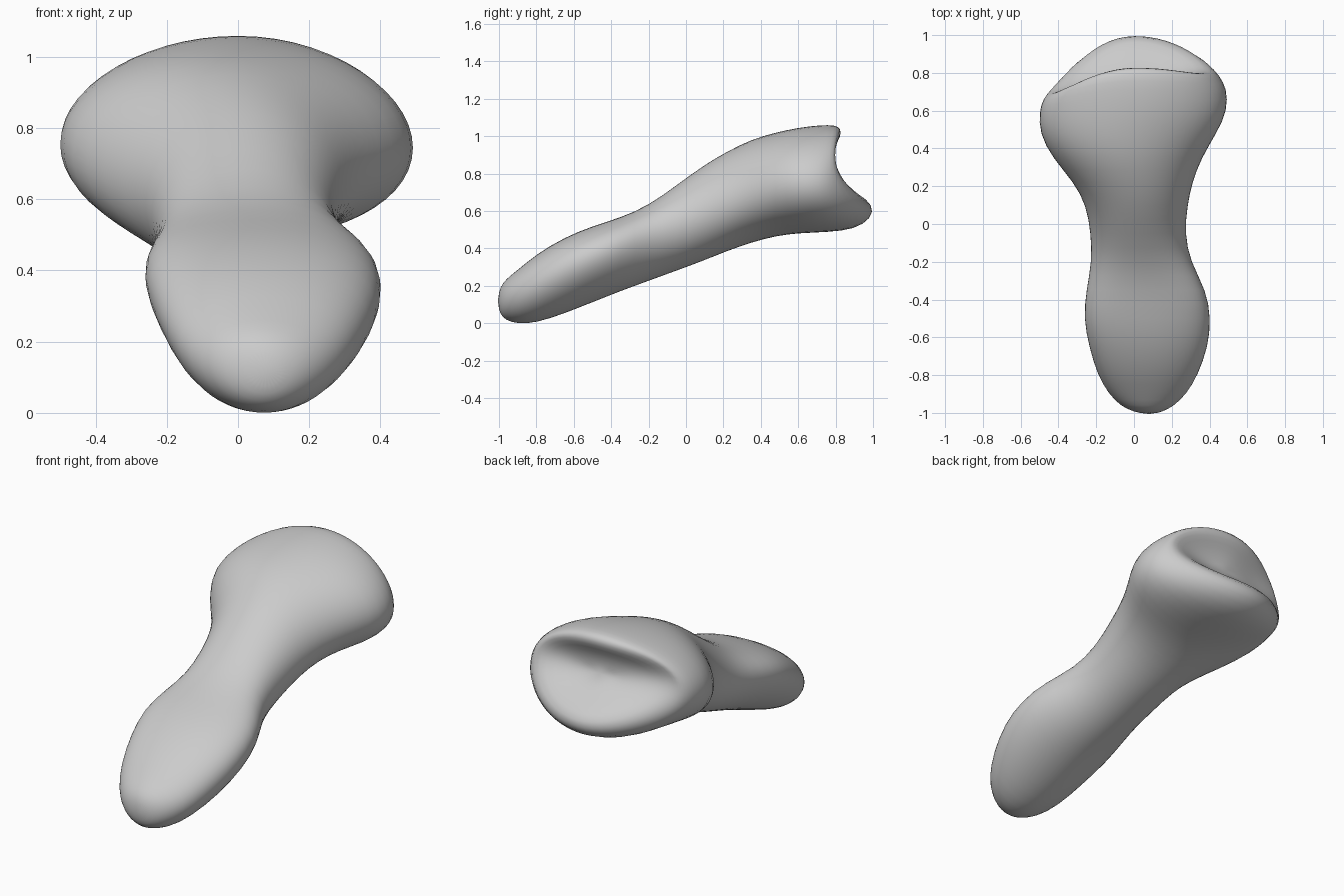
import bpy, bmesh, math

cube = bpy.data.objects.get("Cube")
if cube:
    bpy.data.objects.remove(cube)

SEGMENTS = 28

# One flat grey
grey = bpy.data.materials.new("bone_grey")
grey.use_nodes = True
tone = (0.6, 0.6, 0.6, 1)
grey.diffuse_color = tone
grey.node_tree.nodes["Principled BSDF"].inputs["Base Color"].default_value = tone

# Shaft sections: y, left x, right x, bottom z, top z, lift of the left and right edges
shaft = [
    (-0.995, 0.0, 0.15, 0.05, 0.19, 0, 0),
    (-0.965, -0.07, 0.21, 0.015, 0.235, 0.01, 0.01),
    (-0.90, -0.135, 0.28, -0.005, 0.285, 0.02, 0.02),
    (-0.80, -0.195, 0.34, 0.00, 0.37, 0.04, 0.03),
    (-0.65, -0.24, 0.395, 0.05, 0.46, 0.06, 0.04),
    (-0.50, -0.27, 0.41, 0.11, 0.52, 0.07, 0.04),
    (-0.35, -0.255, 0.385, 0.17, 0.565, 0.06, 0.04),
    (-0.20, -0.225, 0.30, 0.225, 0.63, 0.03, 0.02),
    (-0.05, -0.23, 0.27, 0.28, 0.74, 0, 0),
    (0.10, -0.255, 0.285, 0.335, 0.85, 0, 0),
    (0.22, -0.32, 0.31, 0.385, 0.92, 0, 0),
    (0.35, -0.435, 0.36, 0.43, 0.985, 0, 0),
    (0.48, -0.505, 0.44, 0.465, 1.022, 0, 0),
    (0.60, -0.505, 0.50, 0.48, 1.048, 0, -0.02),
]
# Sections as: top (y, z), bottom (y, z), left x, right x, lifts, forward pulls of left and right
sections = [((y, zt), (y, zb), xl, xr, (ll, lr), (0, 0)) for y, xl, xr, zb, zt, ll, lr in shaft]
# Flared head, its rim and the hollow socket
sections += [
    ((0.72, 1.062), (0.76, 0.485), -0.485, 0.495, (0, -0.03), (0.08, 0.02)),
    ((0.80, 1.062), (0.905, 0.50), -0.455, 0.455, (0, -0.02), (0.16, 0.07)),
    ((0.83, 1.042), (0.995, 0.558), -0.425, 0.42, (0, 0), (0.21, 0.10)),
    ((0.83, 1.00), (1.007, 0.63), -0.37, 0.375, (0, 0), (0.20, 0.10)),
    ((0.79, 0.945), (0.925, 0.69), -0.26, 0.28, (0, 0), (0.12, 0.06)),
    ((0.77, 0.88), (0.83, 0.745), -0.13, 0.15, (0, 0), (0.03, 0.02)),
]


def add_ring(bm, section):
    (yt, zt), (yb, zb), xl, xr, lifts, pulls = section
    ring = []
    for i in range(SEGMENTS):
        a = math.tau * i / SEGMENTS
        c, s = math.cos(a), math.sin(a)
        side = 0 if c < 0 else 1
        t = (1 + s) / 2
        ring.append(bm.verts.new((
            (xl + xr) / 2 + (xr - xl) / 2 * c,
            yb + (yt - yb) * t - pulls[side] * c * c,
            zb + (zt - zb) * t + lifts[side] * c * c)))
    return ring


def add_cap(bm, ring, point):
    tip = bm.verts.new(point)
    for i, v in enumerate(ring):
        bm.faces.new((v, ring[(i + 1) % SEGMENTS], tip))


# Loft the sections and close both ends
bm = bmesh.new()
rings = [add_ring(bm, s) for s in sections]
for a, b in zip(rings, rings[1:]):
    for i in range(SEGMENTS):
        j = (i + 1) % SEGMENTS
        bm.faces.new((a[i], a[j], b[j], b[i]))
add_cap(bm, rings[0], (0.08, -1.008, 0.12))
add_cap(bm, rings[-1], (0.01, 0.775, 0.82))
bmesh.ops.recalc_face_normals(bm, faces=bm.faces)

mesh = bpy.data.meshes.new("finger_bone")
bm.to_mesh(mesh)
bm.free()
mesh.materials.append(grey)
bone = bpy.data.objects.new("finger_bone", mesh)
bpy.context.collection.objects.link(bone)

# Smooth surface
for p in mesh.polygons:
    p.use_smooth = True
smooth = bone.modifiers.new("smooth_surface", "SUBSURF")
smooth.levels = smooth.render_levels = 1
